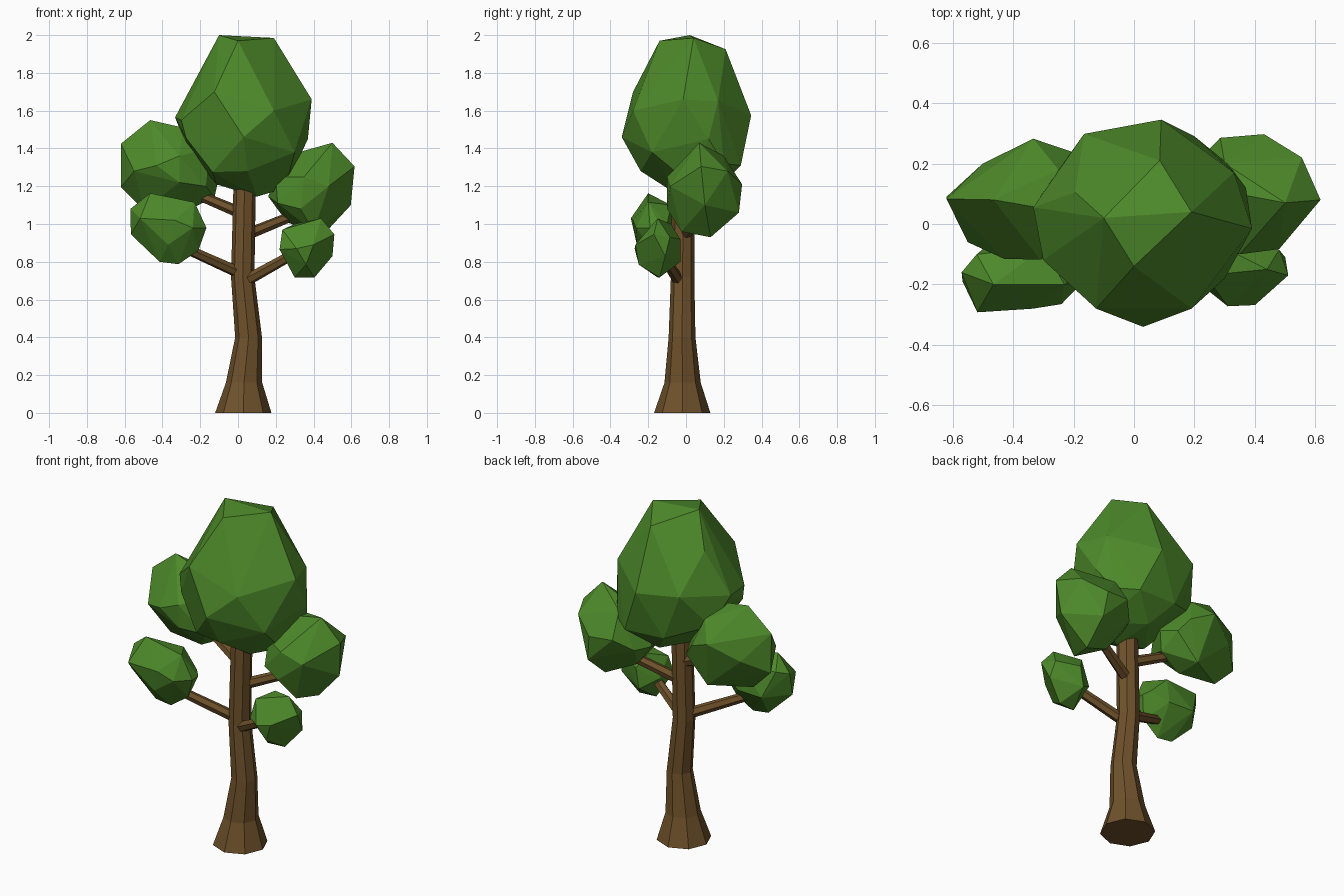
import bpy, bmesh, math
from mathutils import Vector


def material(name, rgb):
    m = bpy.data.materials.new(name)
    m.diffuse_color = (*rgb, 1.0)
    return m


BARK = material("brown bark", (0.158, 0.083, 0.024))
LEAF = material("green leaves", (0.074, 0.25, 0.023))


def finish(name, bm, mat):
    bmesh.ops.recalc_face_normals(bm, faces=bm.faces)
    me = bpy.data.meshes.new(name)
    bm.to_mesh(me)
    bm.free()
    me.materials.append(mat)
    ob = bpy.data.objects.new(name, me)
    bpy.context.collection.objects.link(ob)
    return ob


def loft(name, rings, sides, mat, axis=(0, 0, 1)):
    """Flat-faced tube through (centre, radius) rings, capped at both ends."""
    rot = Vector((0, 0, 1)).rotation_difference(Vector(axis))
    bm = bmesh.new()
    loops = []
    for centre, r in rings:
        loop = []
        for i in range(sides):
            a = 2 * math.pi * i / sides
            p = rot @ Vector((r * math.cos(a), r * math.sin(a), 0))
            loop.append(bm.verts.new(Vector(centre) + p))
        loops.append(loop)
    for lo, hi in zip(loops, loops[1:]):
        for i in range(sides):
            j = (i + 1) % sides
            bm.faces.new((lo[i], lo[j], hi[j], hi[i]))
    bm.faces.new(loops[0][::-1])
    bm.faces.new(loops[-1])
    return finish(name, bm, mat)


def foliage(name, points):
    """Faceted leaf clump: convex hull of a few corner points."""
    bm = bmesh.new()
    for p in points:
        bm.verts.new(p)
    bmesh.ops.convex_hull(bm, input=list(bm.verts))
    loose = [v for v in bm.verts if not v.link_faces]
    bmesh.ops.delete(bm, geom=loose, context='VERTS')
    return finish(name, bm, LEAF)


# Trunk: flared base, slight bend, running up into the crown
loft("trunk", [
    ((0.028, -0.02, 0.0), 0.149),
    ((0.032, -0.018, 0.16), 0.096),
    ((0.056, -0.021, 0.40), 0.071),
    ((0.025, -0.018, 0.72), 0.062),
    ((0.035, -0.015, 1.20), 0.059),
    ((0.036, -0.01, 1.32), 0.05),
], 8, BARK)

# Branches
for name, a, b in [
    ("lower_left_branch", (0.0, -0.03, 0.745), (-0.30, -0.155, 0.88)),
    ("lower_right_branch", (0.06, -0.045, 0.71), (0.33, -0.14, 0.86)),
    ("upper_left_branch", (0.0, 0.0, 1.065), (-0.25, 0.07, 1.17)),
    ("upper_right_branch", (0.06, 0.0, 0.95), (0.33, 0.09, 1.06)),
]:
    loft(name, [(a, 0.031), (b, 0.026)], 6, BARK, Vector(b) - Vector(a))

# Leaf clumps
foliage("crown", [
    (-0.10, 0.02, 2.0), (0.19, 0.04, 1.985), (0.0, -0.14, 1.97),
    (0.085, 0.21, 1.925), (-0.195, 0.105, 1.81), (0.39, -0.015, 1.66),
    (0.33, 0.17, 1.65), (0.09, 0.345, 1.575), (-0.165, 0.298, 1.60),
    (-0.333, 0.055, 1.565), (-0.125, -0.28, 1.70), (0.03, -0.34, 1.46),
    (0.19, -0.28, 1.60), (0.30, -0.18, 1.38), (0.37, 0.12, 1.45),
    (-0.275, -0.14, 1.455), (-0.30, -0.12, 1.55), (-0.27, 0.15, 1.40),
    (0.2, 0.29, 1.31), (0.31, 0.2, 1.32), (-0.05, 0.28, 1.32),
    (0.25, 0.05, 1.19), (0.10, -0.03, 1.145), (-0.115, -0.05, 1.21),
    (0.05, -0.24, 1.28), (-0.135, -0.2, 1.275), (0.05, 0.18, 1.20),
])
foliage("lower_left_leaves", [
    (-0.465, -0.2, 1.163), (-0.23, -0.2, 1.115), (-0.3, -0.08, 1.1),
    (-0.52, -0.1, 1.1), (-0.57, -0.16, 1.08), (-0.567, -0.19, 0.945),
    (-0.518, -0.292, 1.03), (-0.335, -0.28, 1.02), (-0.24, -0.265, 0.98),
    (-0.167, -0.19, 0.98), (-0.17, -0.13, 0.98), (-0.21, -0.17, 0.86),
    (-0.315, -0.18, 0.787), (-0.415, -0.18, 0.8), (-0.37, -0.26, 0.89),
    (-0.3, -0.06, 0.95), (-0.46, -0.05, 0.95), (-0.2, -0.1, 1.0),
])
foliage("lower_right_leaves", [
    (0.44, -0.15, 1.03), (0.235, -0.17, 0.97), (0.51, -0.17, 0.945),
    (0.50, -0.11, 0.83), (0.405, -0.14, 0.717), (0.30, -0.15, 0.717),
    (0.22, -0.2, 0.865), (0.40, -0.268, 0.89), (0.31, -0.272, 0.87),
    (0.36, -0.25, 0.785), (0.48, -0.085, 0.93), (0.35, -0.03, 0.92),
    (0.33, -0.03, 0.80), (0.24, -0.09, 0.86), (0.3, -0.08, 1.0),
])
foliage("upper_left_leaves", [
    (-0.465, 0.08, 1.55), (-0.29, 0.05, 1.51), (-0.62, 0.083, 1.425),
    (-0.62, 0.09, 1.195), (-0.55, -0.06, 1.28), (-0.43, -0.115, 1.31),
    (-0.31, -0.118, 1.36), (-0.31, -0.11, 1.22), (-0.5, 0.08, 1.075),
    (-0.275, 0.05, 1.07), (-0.125, 0.08, 1.14), (-0.1, 0.1, 1.25),
    (-0.14, 0.2, 1.22), (-0.333, 0.282, 1.36), (-0.2, 0.237, 1.3),
    (-0.5, 0.2, 1.27), (-0.28, 0.2, 1.075), (-0.17, -0.06, 1.2),
    (-0.25, 0.18, 1.45), (-0.15, 0.0, 1.4),
])
foliage("upper_right_leaves", [
    (0.5, 0.07, 1.43), (0.34, 0.1, 1.385), (0.617, 0.08, 1.305),
    (0.597, 0.1, 1.1), (0.555, 0.22, 1.28), (0.43, 0.297, 1.21),
    (0.285, 0.285, 1.22), (0.45, 0.28, 1.06), (0.48, -0.083, 1.2),
    (0.35, -0.1, 1.25), (0.33, -0.1, 1.08), (0.44, 0.13, 0.93),
    (0.4, -0.025, 0.96), (0.26, 0.08, 1.01), (0.16, 0.1, 1.145),
    (0.21, -0.05, 1.11), (0.2, 0.2, 1.15), (0.2, 0.0, 1.25),
    (0.3, 0.2, 1.36),
])
